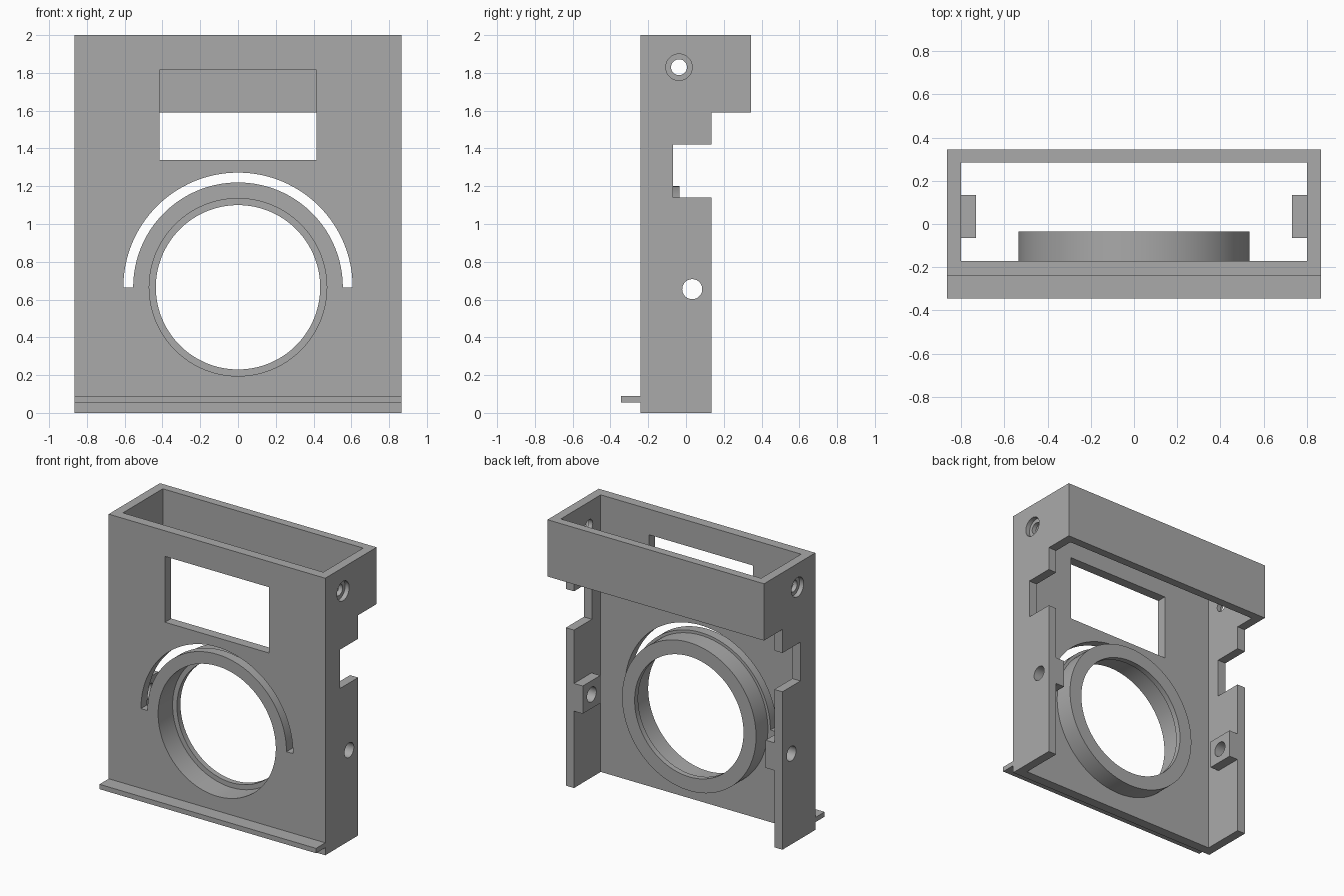
import bpy, bmesh
from math import pi, cos, sin, radians
from mathutils import Matrix

cube = bpy.data.objects.get("Cube")
if cube:
    bpy.data.objects.remove(cube, do_unlink=True)

grey = bpy.data.materials.new("plain grey")
grey.use_nodes = True
colour = (0.4, 0.4, 0.4, 1)
grey.diffuse_color = colour
grey.node_tree.nodes["Principled BSDF"].inputs["Base Color"].default_value = colour

HALF = 0.865          # half width of the housing
INNER = 0.80          # half width of the cavity
FRONT, PLATE = -0.24, -0.17
RING_Z, RING_BACK = 0.665, -0.035


def finish(name, bm):
    bmesh.ops.recalc_face_normals(bm, faces=bm.faces)
    mesh = bpy.data.meshes.new(name)
    bm.to_mesh(mesh)
    bm.free()
    mesh.materials.append(grey)
    ob = bpy.data.objects.new(name, mesh)
    bpy.context.collection.objects.link(ob)
    return ob


def prism(name, points, offset):
    """Extrude a closed outline along an offset vector."""
    bm = bmesh.new()
    face = bm.faces.new([bm.verts.new(p) for p in points])
    out = bmesh.ops.extrude_face_region(bm, geom=[face])
    verts = [v for v in out["geom"] if isinstance(v, bmesh.types.BMVert)]
    bmesh.ops.translate(bm, verts=verts, vec=offset)
    return finish(name, bm)


def box(name, x0, x1, y0, y1, z0, z1):
    return prism(name, [(x0, y0, z0), (x1, y0, z0), (x1, y1, z0), (x0, y1, z0)],
                 (0, 0, z1 - z0))


def disc(name, radius, y0, y1, sides=128):
    """Cylinder along y, centred on the ring."""
    pts = [(radius * cos(2 * pi * i / sides), y0, RING_Z + radius * sin(2 * pi * i / sides))
           for i in range(sides)]
    return prism(name, pts, (0, y1 - y0, 0))


def bore(name, radius, x0, x1, y, z, sides=40):
    """Cylinder along x."""
    pts = [(x0, y + radius * cos(2 * pi * i / sides), z + radius * sin(2 * pi * i / sides))
           for i in range(sides)]
    return prism(name, pts, (x1 - x0, 0, 0))


# Stepped side outline, extruded over the whole width
outline = [(FRONT, 0), (0.135, 0), (0.135, 1.14), (-0.07, 1.14), (-0.07, 1.42),
           (0.135, 1.42), (0.135, 1.59), (0.345, 1.59), (0.345, 2), (FRONT, 2)]
housing = prism("housing", [(-HALF, y, z) for y, z in outline], (2 * HALF, 0, 0))


def combine(part, operation):
    part.hide_render = True
    mod = housing.modifiers.new(part.name, "BOOLEAN")
    mod.operation = operation
    mod.solver = "EXACT"
    mod.object = part
    bpy.context.view_layer.update()
    graph = bpy.context.evaluated_depsgraph_get()
    mesh = bpy.data.meshes.new_from_object(housing.evaluated_get(graph))
    housing.modifiers.clear()
    housing.data = mesh
    bpy.data.objects.remove(part, do_unlink=True)


# Cavity, open at top, bottom and lower back
combine(box("cavity", -INNER, INNER, PLATE, 0.285, -0.1, 2.1), "DIFFERENCE")

# Added parts: front ledge, lens ring, screw bosses
combine(box("front_ledge", -HALF, HALF, -0.345, -0.2, 0.055, 0.09), "UNION")
combine(disc("ring", 0.535, -0.2, RING_BACK), "UNION")
for s in (-1, 1):
    x0, x1 = sorted((s * 0.73, s * 0.83))
    combine(box("boss", x0, x1, -0.065, 0.135, 0.555, 0.755), "UNION")

# Window and stepped ring opening
combine(box("window", -0.415, 0.415, -0.3, -0.1, 1.34, 1.815), "DIFFERENCE")
combine(disc("ring_bore", 0.47, -0.3, -0.075), "DIFFERENCE")
combine(disc("ring_lip", 0.435, -0.3, 0.1), "DIFFERENCE")

# Half-round slot above the ring
arc = [pi * i / 64 for i in range(65)]
slot = [(0.607 * cos(a), -0.3, RING_Z + 0.607 * sin(a)) for a in arc]
slot += [(0.555 * cos(a), -0.3, RING_Z + 0.555 * sin(a)) for a in reversed(arc)]
combine(prism("arc_slot", slot, (0, 0.2, 0)), "DIFFERENCE")

# Side holes: plain below, counterbored above
for s in (-1, 1):
    combine(bore("boss_hole", 0.053, s * 0.7, s * 0.9, 0.033, 0.655), "DIFFERENCE")
    combine(bore("upper_hole", 0.042, s * 0.7, s * 0.9, -0.037, 1.83), "DIFFERENCE")
    combine(bore("counterbore", 0.07, s * 0.832, s * 0.9, -0.037, 1.83), "DIFFERENCE")

bpy.ops.object.select_all(action="DESELECT")
housing.select_set(True)
bpy.context.view_layer.objects.active = housing
bpy.ops.object.shade_smooth_by_angle(angle=radians(30))
